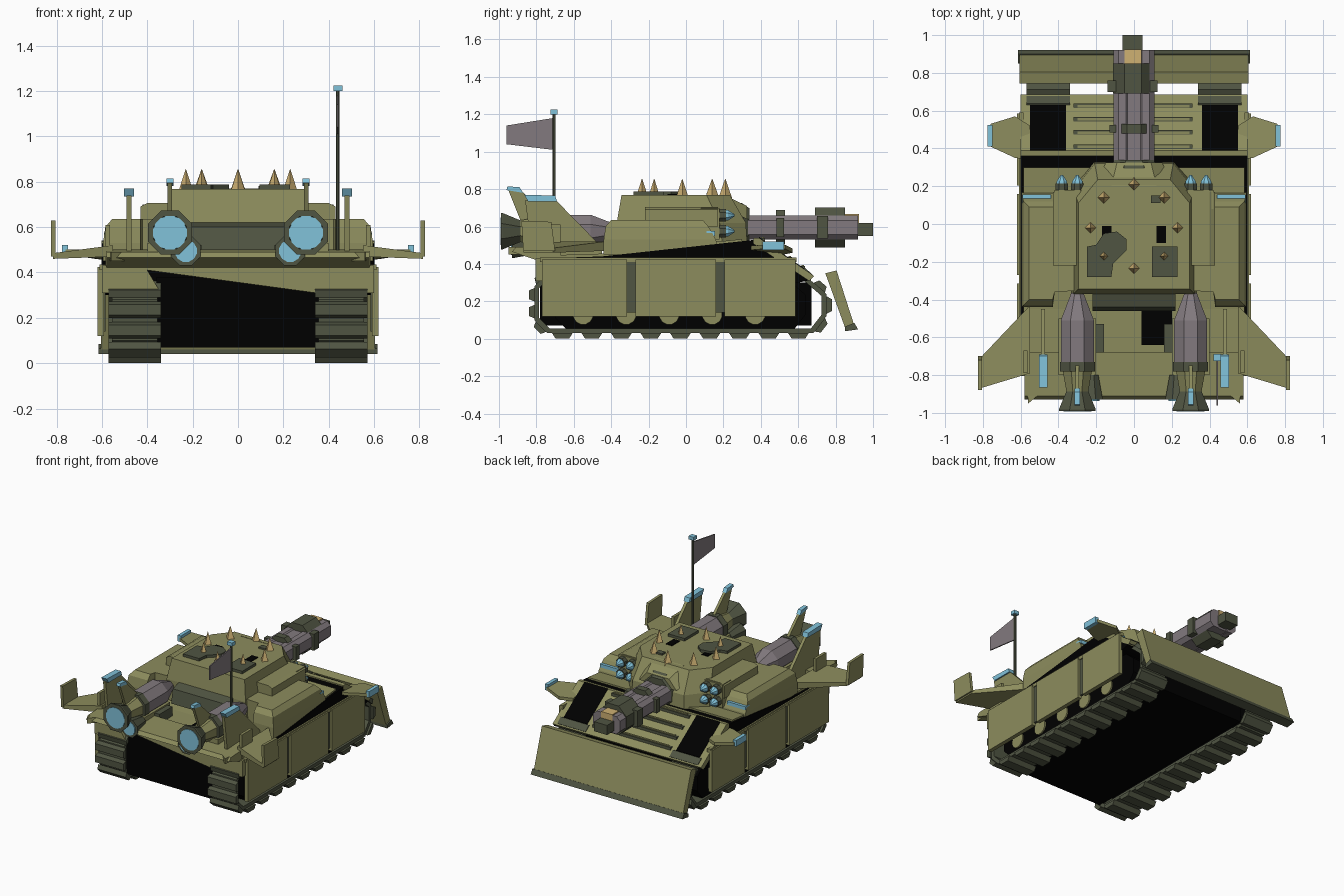
import bpy, bmesh, math
from mathutils import Vector

cube = bpy.data.objects.get("Cube")
if cube:
    bpy.data.objects.remove(cube, do_unlink=True)


def material(name, rgb):
    m = bpy.data.materials.new(name)
    m.use_nodes = True
    color = (*rgb, 1)
    m.diffuse_color = color
    m.node_tree.nodes["Principled BSDF"].inputs["Base Color"].default_value = color
    return m


OLIVE = material("olive", (0.265, 0.265, 0.11))
DARK = material("dark green", (0.08, 0.09, 0.055))
BLACK = material("black", (0.0, 0.0, 0.0))
GREY = material("warm grey", (0.225, 0.195, 0.21))
BLUE = material("light blue", (0.22, 0.54, 0.70))
GOLD = material("gold", (0.62, 0.44, 0.17))


def make(name, solids, mat, mirror=False):
    """Each solid is a list of rings that are lofted and capped."""
    bm = bmesh.new()
    for side in ((1, -1) if mirror else (1,)):
        for rings in solids:
            loops = [[bm.verts.new((p[0] * side, p[1], p[2])) for p in r] for r in rings]
            n = len(loops[0])
            for a, b in zip(loops, loops[1:]):
                for i in range(n):
                    j = (i + 1) % n
                    bm.faces.new((a[i], a[j], b[j], b[i]))
            bm.faces.new(loops[0][::-1])
            bm.faces.new(loops[-1])
    bmesh.ops.recalc_face_normals(bm, faces=bm.faces)
    mesh = bpy.data.meshes.new(name)
    bm.to_mesh(mesh)
    bm.free()
    mesh.materials.append(mat)
    ob = bpy.data.objects.new(name, mesh)
    bpy.context.collection.objects.link(ob)


def place(axis, t, u, v):
    return {"x": (t, u, v), "y": (u, t, v), "z": (u, v, t)}[axis]


def prism(profile, axis, a, b):
    return [[place(axis, t, u, v) for u, v in profile] for t in (a, b)]


def box(x0, x1, y0, y1, z0, z1):
    return prism([(x0, y0), (x1, y0), (x1, y1), (x0, y1)], "z", z0, z1)


def lathe(axis, cu, cv, steps, n=12, turn=0.5):
    """Rings of radius r at distance t along the axis."""
    angles = [math.tau * (i + turn) / n for i in range(n)]
    return [[place(axis, t, cu + r * math.cos(a), cv + r * math.sin(a)) for a in angles]
            for t, r in steps]


# Hull and decks
make("lower_hull", [box(-0.36, 0.36, -0.78, 0.56, 0.07, 0.38), box(-0.36, 0.36, 0.5, 0.67, 0.07, 0.3)], BLACK)
hull = [(-0.77, 0.36), (-0.77, 0.43), (-0.45, 0.44), (0.38, 0.53), (0.67, 0.315), (0.6, 0.3)]
make("upper_hull", [prism(hull, "x", -0.6, 0.6)], BLACK)
deck = [(-0.77, 0.425), (-0.45, 0.435), (0.3, 0.51), (0.3, 0.533), (-0.45, 0.455), (-0.77, 0.445)]
make("main_deck", [prism(deck, "x", -0.585, 0.585)], OLIVE)
glacis = [(0.36, 0.51), (0.66, 0.31), (0.685, 0.335), (0.39, 0.54), (0.36, 0.537)]
make("front_slope", [prism(glacis, "x", -0.602, 0.602)], OLIVE)


def slope_z(y):
    return 0.54 - (y - 0.39) * 0.695


panel = [(y, slope_z(y) + h) for y, h in ((0.39, -0.01), (0.63, -0.01), (0.63, 0.004), (0.39, 0.004))]
make("front_hatch_panel", [prism(panel, "x", 0.36, 0.55)], BLACK, True)
LOUVRES = (0.41, 0.485, 0.555, 0.625)
make("louvre_bar", [box(-0.32, 0.31, y - 0.012, y + 0.012, slope_z(y) - 0.02, slope_z(y) + 0.012)
                    for y in LOUVRES], DARK)
make("louvre_lip", [box(-0.3, 0.295, y - 0.008, y + 0.006, slope_z(y) + 0.01, slope_z(y) + 0.018)
                    for y in LOUVRES], OLIVE)
make("engine_bay_opening", [box(0.04, 0.2, -0.64, -0.45, 0.44, 0.462)], BLACK)

# Rear deck and rear plate
rear = [(-0.77, 0.41), (-0.93, 0.465), (-0.91, 0.49), (-0.68, 0.5), (-0.68, 0.42)]
make("rear_deck", [prism(rear, "x", -0.58, 0.58)], OLIVE)
plate = [(-0.6, 0.31), (-0.34, 0.31), (-0.4, 0.41), (0.34, 0.31), (0.6, 0.31), (0.6, 0.43), (-0.6, 0.43)]
make("rear_plate", [prism(plate, "y", -0.805, -0.77)], OLIVE)
make("rear_corner", [prism([(0.5, -0.9), (0.56, -0.95), (0.58, -0.7), (0.5, -0.7)], "z", 0.45, 0.49)],
     OLIVE, True)

# Side skirts
make("side_skirt", [box(0.59, 0.62, a, b, 0.12, 0.425)
                    for a, b in ((-0.77, -0.315), (-0.27, 0.16), (0.205, 0.585))], OLIVE, True)
make("skirt_backing", [box(0.585, 0.603, -0.76, 0.58, 0.14, 0.42)], DARK, True)
make("skirt_rail", [box(0.585, 0.61, -0.78, 0.59, 0.41, 0.435)], OLIVE, True)

# Tracks: pads spaced evenly along a closed path
PATH = [Vector(p) for p in ((-0.74, 0.03), (0.68, 0.03), (0.75, 0.12), (0.75, 0.24),
                            (0.6, 0.37), (-0.72, 0.37), (-0.81, 0.28), (-0.81, 0.1))]
center = Vector((-0.03, 0.2))
belt, pads = [], []
for a, b in zip(PATH, PATH[1:] + PATH[:1]):
    d = (b - a).normalized()
    out = Vector((d.y, -d.x))
    belt.append(prism([a, b, b - out * 0.025, a - out * 0.025], "x", 0.355, 0.555))
    count = max(1, round((b - a).length / (0.16 if abs(d.x) > 0.9 else 0.11)))
    half = min(0.055, (b - a).length / count * 0.4)
    for i in range(count):
        c = a.lerp(b, (i + 0.5) / count)
        pads.append(prism([c - d * half, c + d * half, c + d * half * 0.65 + out * 0.03,
                           c - d * half * 0.65 + out * 0.03], "x", 0.34, 0.57))
make("track_belt", belt, DARK, True)
make("track_pads", pads, DARK, True)
make("track_core", [prism([center + (p - center) * 0.86 for p in PATH], "x", 0.36, 0.54)], BLACK, True)
make("road_wheels", [lathe("x", y, 0.13, ((0.5, 0.055), (0.55, 0.055)))
                     for y in (-0.55, -0.32, -0.09, 0.14, 0.37)], OLIVE, True)

# Plough blade
blade = [(0.85, 0.06), (0.745, 0.35), (0.805, 0.365), (0.9, 0.07)]
make("plough_blade", [prism(blade, "x", -0.605, 0.605)], OLIVE)
make("plough_edge", [prism([(0.85, 0.04), (0.85, 0.065), (0.9, 0.085), (0.92, 0.05)],
                           "x", -0.615, 0.615)], DARK)

# Sponsons beside the turret
make("sponson", [[[(x, y, z) for x, y in ((0.25, -0.35), (0.42, -0.36), (0.43, b), (0.595 - t, b),
                                          (0.595 - t, f), (0.25, f))]
                  for z, b, f, t in ((0.45, -0.44, 0.18, 0), (0.53, -0.44, 0.16, 0),
                                     (0.6, -0.43, 0.12, 0.01), (0.635, -0.40, 0.09, 0.04))]],
     OLIVE, True)
make("sponson_top", [prism([(0.25, 0.6), (0.43, 0.6), (0.43, 0.69), (0.4, 0.705), (0.25, 0.705)],
                           "y", -0.22, 0.17)], OLIVE, True)
make("sponson_light_strip", [box(0.44, 0.59, 0.11, 0.155, 0.55, 0.575)], BLUE, True)


# Turret
def turret_ring(z, w, back, side, nose):
    half = [(w, back), (w, side), (w * 0.65, nose)]
    return [(x, y, z) for x, y in half] + [(-x, y, z) for x, y in reversed(half)]


make("turret", [[turret_ring(0.47, 0.33, -0.37, 0.2, 0.33), turret_ring(0.62, 0.32, -0.37, 0.18, 0.32),
                 turret_ring(0.768, 0.295, -0.345, 0.11, 0.235)]], OLIVE)
make("turret_rear_bin", [prism([(-0.46, 0.5), (-0.44, 0.6), (-0.34, 0.63), (-0.34, 0.48)], "x", -0.22, 0.22)], DARK)
left_hatch = [(-0.25, -0.28), (-0.12, -0.28), (-0.11, -0.21), (-0.04, -0.14),
              (-0.04, -0.08), (-0.09, -0.04), (-0.16, -0.05), (-0.2, -0.11), (-0.25, -0.12)]
make("left_roof_hatch", [prism(left_hatch, "z", 0.76, 0.787)], DARK)
make("right_roof_hatch", [box(0.095, 0.23, -0.28, -0.12, 0.76, 0.787)], DARK)
make("roof_slot", [box(0.12, 0.17, -0.1, -0.01, 0.76, 0.773)], BLACK, True)
make("roof_sight_block", [box(0.09, 0.14, 0.11, 0.15, 0.75, 0.78)], DARK)

# Roof spikes
for x, y, z, r in ((0, 0.21, 0.75, 0.037), (0, -0.235, 0.765, 0.03), (0.23, -0.02, 0.765, 0.03),
                   (0.16, -0.17, 0.78, 0.024), (0.16, 0.14, 0.755, 0.037)):
    make("roof_spike", [lathe("z", x, y, ((z, r), (0.855, 0.001)), 4, 0)], GOLD, x > 0)

# Lamp clusters on the turret front
spots = [(x, z) for x in (0.3, 0.382) for z in (0.575, 0.66)]
make("lamp_mount", [box(0.25, 0.42, 0.08, 0.18, 0.53, 0.7)], OLIVE, True)
make("lamp_housings", [lathe("y", x, z, ((0.17, 0.036), (0.215, 0.036)), 8) for x, z in spots], DARK, True)
make("lamp_lenses", [lathe("y", x, z, ((0.2, 0.032), (0.225, 0.03), (0.26, 0.006)), 8) for x, z in spots], BLUE, True)

# Rotary gun
GZ = 0.595
make("gun_mantlet", [lathe("y", 0, GZ, ((0.2, 0.15), (0.3, 0.14), (0.34, 0.11)), 8)], DARK)
make("mantlet_cover", [[[(s * w, y, z) for s in (-1, 1)] + [(s * w * 0.6, y, z + 0.07) for s in (1, -1)]
                        for y, w, z in ((0.2, 0.2, 0.7), (0.325, 0.15, 0.64))]], OLIVE)
make("gun_barrels", [lathe("y", sx * 0.062, GZ + sz * 0.018, ((0.3, 0.05), (0.92, 0.05)), 8)
                     for sx in (-1, 1) for sz in (-1, 1)]
     + [box(-0.05, 0.045, 0.3, 0.91, GZ - 0.06, GZ + 0.055)], GREY)
make("gun_collar", [lathe("y", 0, GZ, ((0.48, 0.1), (0.53, 0.1)), 8),
                    box(-0.13, 0.13, 0.485, 0.525, GZ - 0.05, GZ + 0.05)], DARK)
make("gun_shroud", [lathe("y", -0.005, GZ, ((0.69, 0.115), (0.85, 0.115)), 8),
                    box(-0.14, 0.125, 0.7, 0.76, GZ - 0.06, GZ + 0.06)], DARK)
make("gun_gold_feed", [box(-0.05, 0.04, 0.84, 0.925, GZ, GZ + 0.072)], GOLD)
make("gun_muzzle", [box(-0.06, 0.045, 0.91, 1.0, GZ - 0.045, GZ + 0.025)], DARK)

# Rear thrusters
EX, EZ = 0.30, 0.575
make("thruster_body", [lathe("y", EX, EZ, ((-0.365, 0.035), (-0.51, 0.095), (-0.74, 0.095)), 8)], GREY, True)
make("thruster_ring", [lathe("y", EX, EZ, ((-0.73, 0.1), (-0.78, 0.1)), 8)], DARK, True)
make("thruster_cowl", [lathe("y", EX, EZ, ((-0.77, 0.085), (-0.9, 0.06)), 8)], OLIVE, True)
make("thruster_nozzle", [lathe("y", EX, EZ, ((-0.88, 0.06), (-0.98, 0.105), (-0.99, 0.105), (-0.99, 0.078),
                                            (-0.975, 0.074)), 8)], DARK, True)
make("thruster_glow", [lathe("y", EX, EZ, ((-0.97, 0.076), (-0.993, 0.076)), 16)], BLUE, True)
make("small_nozzle", [lathe("y", 0.23, 0.495, ((-0.8, 0.045), (-0.93, 0.07)), 8)], DARK, True)
make("small_glow", [lathe("y", 0.23, 0.495, ((-0.92, 0.05), (-0.936, 0.05)))], BLUE, True)
make("thruster_cradle", [box(0.2, 0.4, -0.8, -0.5, 0.44, 0.53)], OLIVE, True)
make("thruster_bracket", [box(0.16, 0.2, -0.68, -0.53, 0.44, 0.52)], DARK, True)

# Tail fins with coloured tips
inner = [(-0.88, 0.62), (-0.95, 0.795), (-0.885, 0.795), (-0.70, 0.62), (-0.62, 0.56)]
make("inner_tail_fin", [prism(inner, "x", 0.29, 0.31)], OLIVE, True)
make("inner_fin_tip", [prism([(-0.96, 0.795), (-0.955, 0.815), (-0.89, 0.81), (-0.87, 0.78)], "x", 0.285, 0.315)],
     BLUE, True)
outer = [(-0.82, 0.44), (-0.86, 0.74), (-0.69, 0.735), (-0.45, 0.49), (-0.45, 0.44)]
make("outer_tail_fin", [prism(outer, "x", 0.47, 0.492)], OLIVE, True)
make("outer_fin_tip", [prism([(-0.845, 0.735), (-0.865, 0.77), (-0.70, 0.765), (-0.69, 0.735)], "x", 0.458, 0.502)],
     BLUE, True)

# Rear wings and front canards
wing = ((0.55, -0.43, 0.48), (0.815, -0.71, 0.47), (0.815, -0.87, 0.47), (0.55, -0.79, 0.48))
make("rear_wing", [[[(x, y, z - 0.01 + (dz * 0.025 if x > 0.6 else dz * 0.05)) for x, y, z in wing]
                    for dz in (0, 1)]], OLIVE, True)
make("winglet", [prism([(-0.87, 0.47), (-0.88, 0.63), (-0.72, 0.625), (-0.70, 0.47)], "x", 0.805, 0.825)], OLIVE, True)
make("wing_root_plate", [box(0.565, 0.585, -0.79, -0.67, 0.43, 0.61)], OLIVE, True)
canard = ((0.55, 0.52, 0.45), (0.63, 0.57, 0.46), (0.76, 0.53, 0.48), (0.76, 0.41, 0.48), (0.63, 0.35, 0.475),
          (0.55, 0.34, 0.475))
make("canard", [[[(x, y, z + dz) for x, y, z in canard] for dz in (0, 0.022)]], OLIVE, True)
make("canard_tip", [box(0.75, 0.776, 0.41, 0.525, 0.475, 0.52)], BLUE, True)

# Flag and pole
make("flag_pole", [lathe("z", 0.44, -0.705, ((0.45, 0.009), (1.2, 0.009)), 8)], DARK)
make("pole_cap", [box(0.42, 0.46, -0.725, -0.688, 1.2, 1.225)], BLUE)
make("flag", [prism([(-0.71, 1.01), (-0.96, 1.04), (-0.96, 1.14), (-0.71, 1.18)], "x", 0.436, 0.444)], GREY)
